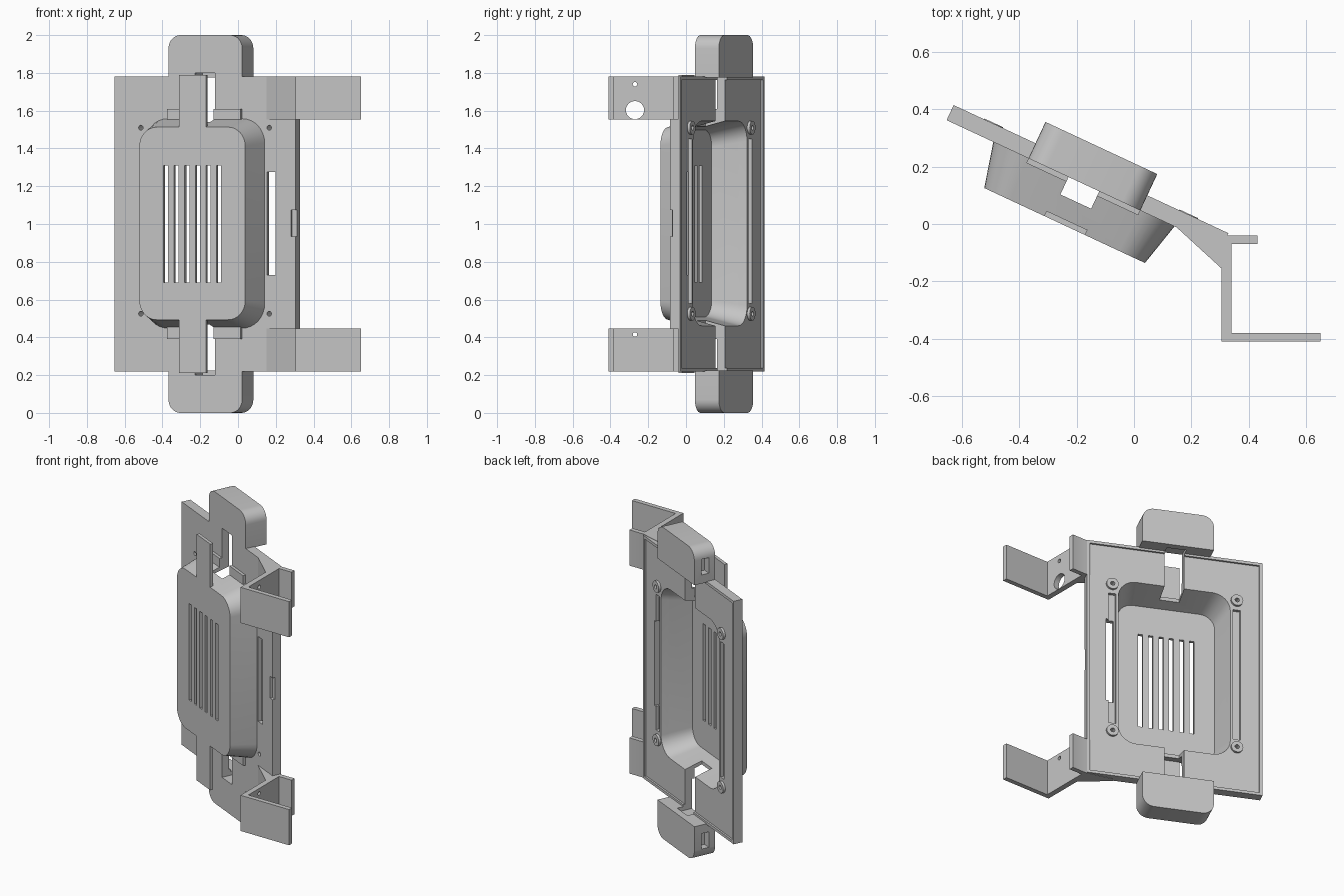
import bpy, bmesh, math
from mathutils import Matrix, Vector

cube = bpy.data.objects.get("Cube")
if cube:
    bpy.data.objects.remove(cube, do_unlink=True)

grey = bpy.data.materials.new("plain_grey")
grey.use_nodes = True
grey.diffuse_color = (0.56, 0.56, 0.56, 1)
grey.node_tree.nodes["Principled BSDF"].inputs["Base Color"].default_value = (0.56, 0.56, 0.56, 1)

TILT = math.radians(-25)
MID_A, MID_Z = -0.217, 1.003   # centre of the slanted body
FRONT, BACK = 0.052, 0.11      # plate faces
slanted, upright = [], []


def finish(name, bm):
    bmesh.ops.recalc_face_normals(bm, faces=bm.faces)
    mesh = bpy.data.meshes.new(name)
    bm.to_mesh(mesh)
    bm.free()
    mesh.materials.append(grey)
    ob = bpy.data.objects.new(name, mesh)
    bpy.context.collection.objects.link(ob)
    return ob


def loft(name, rings):
    """Skin a list of equal rings of points and cap both ends."""
    bm = bmesh.new()
    vs = [[bm.verts.new(p) for p in ring] for ring in rings]
    n = len(vs[0])
    for r0, r1 in zip(vs, vs[1:]):
        for i in range(n):
            j = (i + 1) % n
            bm.faces.new((r0[i], r0[j], r1[j], r1[i]))
    bm.faces.new(vs[0])
    bm.faces.new(vs[-1])
    return finish(name, bm)


def rounded(y, hw, hh, r, cx=MID_A, cz=MID_Z, steps=8):
    """Rounded rectangle facing along y."""
    pts = []
    for k, (sx, sz) in enumerate(((1, 1), (-1, 1), (-1, -1), (1, -1))):
        for s in range(steps + 1):
            t = math.pi / 2 * (k + s / steps)
            pts.append((cx + sx * (hw - r) + r * math.cos(t), y,
                        cz + sz * (hh - r) + r * math.sin(t)))
    return pts


def box(name, x0, x1, y0, y1, z0, z1):
    bm = bmesh.new()
    size = Vector((x1 - x0, y1 - y0, z1 - z0))
    mid = Vector((x0 + x1, y0 + y1, z0 + z1)) / 2
    bmesh.ops.create_cube(bm, size=1, matrix=Matrix.Translation(mid) @ Matrix.Diagonal(size).to_4x4())
    return finish(name, bm)


def cylinder(name, centre, r, length, axis):
    bm = bmesh.new()
    turn = Matrix.Rotation(math.pi / 2, 4, axis)
    bmesh.ops.create_cone(bm, cap_ends=True, segments=24, radius1=r, radius2=r, depth=length,
                          matrix=Matrix.Translation(centre) @ turn)
    return finish(name, bm)


def cut(ob, *cutters):
    for c in cutters:
        mod = ob.modifiers.new("cut", "BOOLEAN")
        mod.operation, mod.solver, mod.object = "DIFFERENCE", "EXACT", c
        bpy.context.view_layer.objects.active = ob
        bpy.ops.object.modifier_apply(modifier=mod.name)
        bpy.data.objects.remove(c, do_unlink=True)


def body(ob):
    """Mark a part of the body, which is slanted once all is cut."""
    slanted.append(ob)
    return ob


def cavity():
    return loft("cavity", [rounded(-0.087, 0.292, 0.495, 0.09), rounded(0.13, 0.345, 0.55, 0.11)])


def cable_slot(top):
    z0, z1 = (1.45, 1.80) if top else (0.20, 0.55)
    return box("slot", MID_A - 0.059, MID_A + 0.059, -0.015, 0.15, z0, z1)


# Mounting plate: opening, back recess, side slot, grooves and edge notch
plate = body(box("mounting_plate", -0.745, 0.312, FRONT, BACK, 0.22, 1.78))
cut(plate, cavity(), cable_slot(True), cable_slot(False),
    box("recess", -0.727, 0.294, 0.098, 0.15, 0.238, 1.762),
    box("side_slot", 0.145, 0.195, 0, 0.2, 0.73, 1.275),
    box("edge_notch", 0.285, 0.35, 0.03, 0.068, 0.935, 1.075))
for side in (-1, 1):
    a = MID_A + side * 0.375
    cut(plate, box("groove", a - 0.022, a + 0.022, 0.078, 0.2, 0.58, 1.45))
    for z in (0.525, 1.51):
        cut(plate, cylinder("hole", (a, 0.08, z), 0.013, 0.3, "X"))
        boss = body(cylinder("screw_boss", (a, 0.1, z), 0.036, 0.026, "X"))
        cut(boss, cylinder("hole", (a, 0.1, z), 0.013, 0.2, "X"))

# Hollow tapered cover with vent slits
cover = body(loft("front_cover", [rounded(-0.107, 0.309, 0.51, 0.1),
                                  rounded(0.054, 0.349, 0.555, 0.13)]))
cut(cover, cavity(), cable_slot(True), cable_slot(False))
for i in range(6):
    a = MID_A + (i - 2.5) * 0.062
    cut(cover, box("vent", a - 0.0135, a + 0.0135, -0.2, 0, 0.69, 1.31))

# Parts repeated at the top and bottom
for top in (True, False):
    end = "upper" if top else "lower"

    def span(z0, z1):
        return (z0, z1) if top else (2 - z1, 2 - z0)

    # Tongue rising from the cover face
    z0, z1 = span(1.5, 1.79)
    body(box(end + "_tongue", MID_A - 0.079, MID_A + 0.079, -0.107, -0.087, z0, z1))

    # Ledge where the cover meets the plate
    ledge = body(box(end + "_ledge", -0.43, 0, 0.034, 0.056, *span(1.545, 1.61)))
    cut(ledge, cable_slot(top))

    # Rounded end housing: outer corners round, inner edge straight
    zc = 1.82 if top else 0.18
    housing = body(loft(end + "_housing", [rounded(y, 0.215, 0.18, 0.07, -0.215, zc)
                                           for y in (FRONT, 0.192)]))
    cut(housing, box("trim", -0.6, 0.2, 0, 0.3, *span(1.5, 1.775)), cable_slot(top),
        box("port", -0.5, -0.38, 0.095, 0.145, *span(1.83, 1.93)))

    # Bent side bracket
    profile = [(0.15, -0.013), (0.305, -0.155), (0.305, -0.41), (0.65, -0.41), (0.65, -0.38),
               (0.34, -0.38), (0.34, -0.07), (0.43, -0.07), (0.43, -0.04), (0.33, -0.04),
               (0.17, 0.005)]
    z0, z1 = span(1.553, 1.782)
    bracket = loft(end + "_bracket", [[(x, y, z) for x, y in profile] for z in (z0, z1)])
    upright.append(bracket)
    small_z = 1.74 if top else 0.415
    cut(bracket, cylinder("hole", (0.32, -0.27, small_z), 0.012, 0.1, "Y"))
    if top:
        cut(bracket, cylinder("hole", (0.32, -0.27, 1.603), 0.048, 0.1, "Y"))

# Slant the body, then smooth the rounded corners only
bpy.ops.object.select_all(action="DESELECT")
for ob in slanted:
    ob.rotation_euler.z = TILT
for ob in slanted + upright:
    ob.select_set(True)
bpy.context.view_layer.objects.active = plate
bpy.ops.object.shade_smooth_by_angle(angle=math.radians(30))
